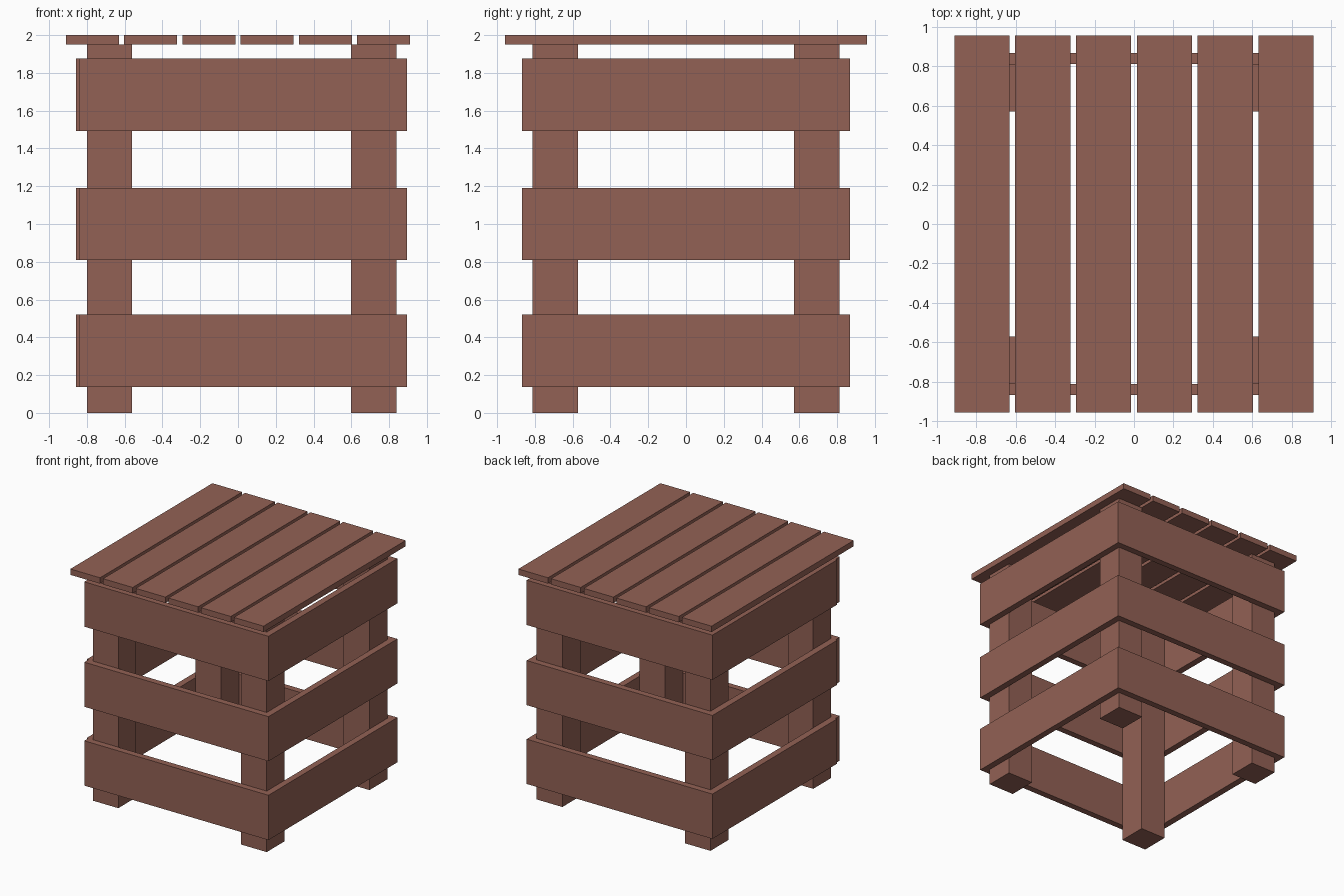
import bpy

if "Cube" in bpy.data.objects:
    bpy.data.objects.remove(bpy.data.objects["Cube"])

wood = bpy.data.materials.new("brown_wood")
wood.diffuse_color = (0.29, 0.12, 0.09, 1.0)
wood.use_nodes = True
wood.node_tree.nodes["Principled BSDF"].inputs["Base Color"].default_value = wood.diffuse_color


def box(name, x, y, z):
    """Add a wooden box from (min, max) ranges on each axis."""
    bpy.ops.mesh.primitive_cube_add(
        size=1, location=[(a + b) / 2 for a, b in (x, y, z)])
    ob = bpy.context.object
    ob.name = name
    ob.scale = [b - a for a, b in (x, y, z)]
    bpy.ops.object.transform_apply(location=False, rotation=False, scale=True)
    ob.data.materials.append(wood)
    return ob


# Corner posts
for side, x in (("left", (-0.80, -0.56)), ("right", (0.597, 0.84))):
    for end, y in (("front", (-0.813, -0.571)), ("back", (0.571, 0.813))):
        box(f"{end}_{side}_post", x, y, (0, 1.95))

# Three rows of boards around the posts
for row, z in (("lower", (0.138, 0.52)),
               ("middle", (0.81, 1.19)),
               ("upper", (1.493, 1.875))):
    box(f"{row}_front_board", (-0.842, 0.895), (-0.868, -0.813), z)
    box(f"{row}_back_board", (-0.857, 0.895), (0.813, 0.868), z)
    box(f"{row}_left_board", (-0.857, -0.80), (-0.813, 0.813), z)
    box(f"{row}_right_board", (0.84, 0.895), (-0.813, 0.813), z)

# Top slats
for i in range(6):
    cx = (i - 2.5) * 0.3085
    box(f"top_slat_{i + 1}", (cx - 0.14, cx + 0.14), (-0.957, 0.957), (1.95, 2.0))
